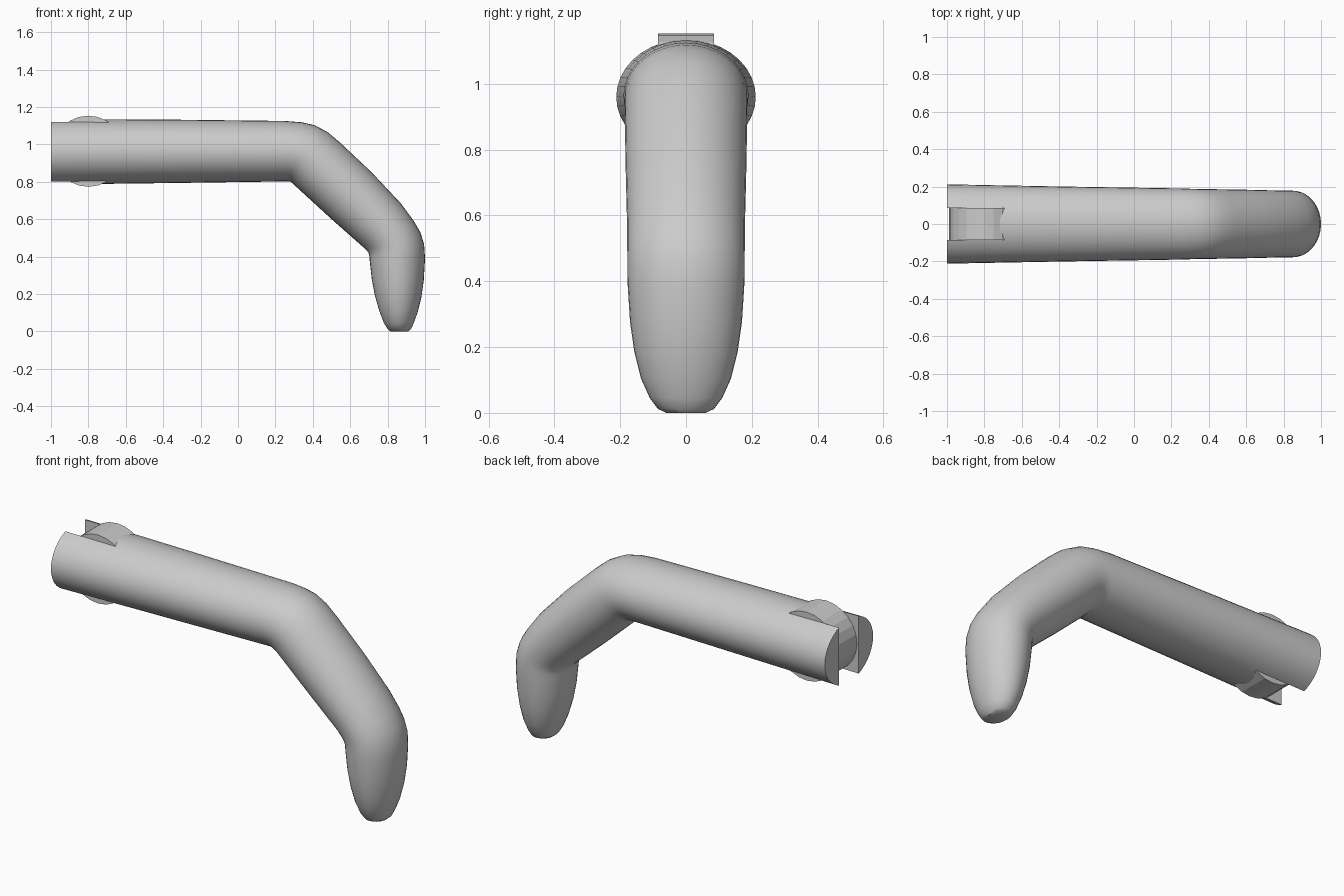
import bpy, bmesh
from math import sin, cos, tau, radians
from mathutils import Vector

cube = bpy.data.objects.get("Cube")
if cube:
    bpy.data.objects.remove(cube, do_unlink=True)

grey = bpy.data.materials.new("light_grey")
grey.use_nodes = True
COLOUR = (0.6, 0.6, 0.6, 1)
grey.diffuse_color = COLOUR
grey.node_tree.nodes["Principled BSDF"].inputs["Base Color"].default_value = COLOUR


def add_object(name, bm):
    bmesh.ops.recalc_face_normals(bm, faces=bm.faces)
    mesh = bpy.data.meshes.new(name)
    bm.to_mesh(mesh)
    bm.free()
    obj = bpy.data.objects.new(name, mesh)
    bpy.context.collection.objects.link(obj)
    mesh.materials.append(grey)
    return obj


def activate(obj):
    bpy.ops.object.select_all(action='DESELECT')
    obj.select_set(True)
    bpy.context.view_layer.objects.active = obj


# Finger sections: inner edge x, z, outer edge x, z, half width
SECTIONS = [
    (-1, .785, -1, 1.135, .212),
    (-.36, .793, -.36, 1.132, .2),
    (.27, .802, .25, 1.125, .19),
    (.28, .8, .34, 1.118, .188),
    (.285, .797, .41, 1.102, .187),
    (.295, .788, .48, 1.065, .186),
    (.32, .765, .545, 1.01, .186),
    (.5, .6, .715, .85, .183),
    (.67, .45, .87, .685, .179),
    (.69, .43, .94, .59, .179),
    (.7, .415, .975, .53, .178),
    (.703, .4, .995, .465, .178),
    (.704, .38, 1, .39, .177),
    (.715, .28, .993, .27, .17),
    (.732, .19, .98, .18, .157),
    (.755, .11, .96, .1, .137),
    (.78, .045, .94, .045, .11),
    (.8, .012, .925, .012, .085),
    (.815, 0, .91, 0, .06),
]
SIDES = 36
bm = bmesh.new()
rings = []
for ix, iz, ox, oz, width in SECTIONS:
    inner, outer = Vector((ix, 0, iz)), Vector((ox, 0, oz))
    mid, half = (inner + outer) / 2, (outer - inner) / 2
    side = Vector((0, width, 0))
    rings.append([bm.verts.new(mid + half * sin(tau * i / SIDES) + side * cos(tau * i / SIDES))
                  for i in range(SIDES)])
for a, b in zip(rings, rings[1:]):
    for i in range(SIDES):
        j = (i + 1) % SIDES
        bm.faces.new((a[i], a[j], b[j], b[i]))
bm.faces.new(rings[0])
bm.faces.new(rings[-1])
finger = add_object("finger_body", bm)

# Slot cut through the open end, leaving two prongs
SLOT = .17
bm = bmesh.new()
bmesh.ops.create_cube(bm, size=1)
bmesh.ops.scale(bm, vec=(.4, SLOT, 1), verts=bm.verts)
bmesh.ops.translate(bm, vec=(-1, 0, .96), verts=bm.verts)
cutter = add_object("slot_cutter", bm)
cutter.hide_render = True
cut = finger.modifiers.new("slot", 'BOOLEAN')
cut.operation = 'DIFFERENCE'
cut.solver = 'EXACT'
cut.object = cutter
activate(finger)
bpy.ops.object.modifier_apply(modifier="slot")
bpy.data.objects.remove(cutter, do_unlink=True)
bpy.ops.object.shade_smooth_by_angle(angle=radians(35))

# Round knuckle filling the slot
bpy.ops.mesh.primitive_cylinder_add(vertices=24, radius=.19, depth=SLOT,
                                    location=(-.8, 0, .963), rotation=(tau / 4, 0, 0))
knuckle = bpy.context.object
knuckle.name = "hinge_knuckle"
knuckle.data.materials.append(grey)
